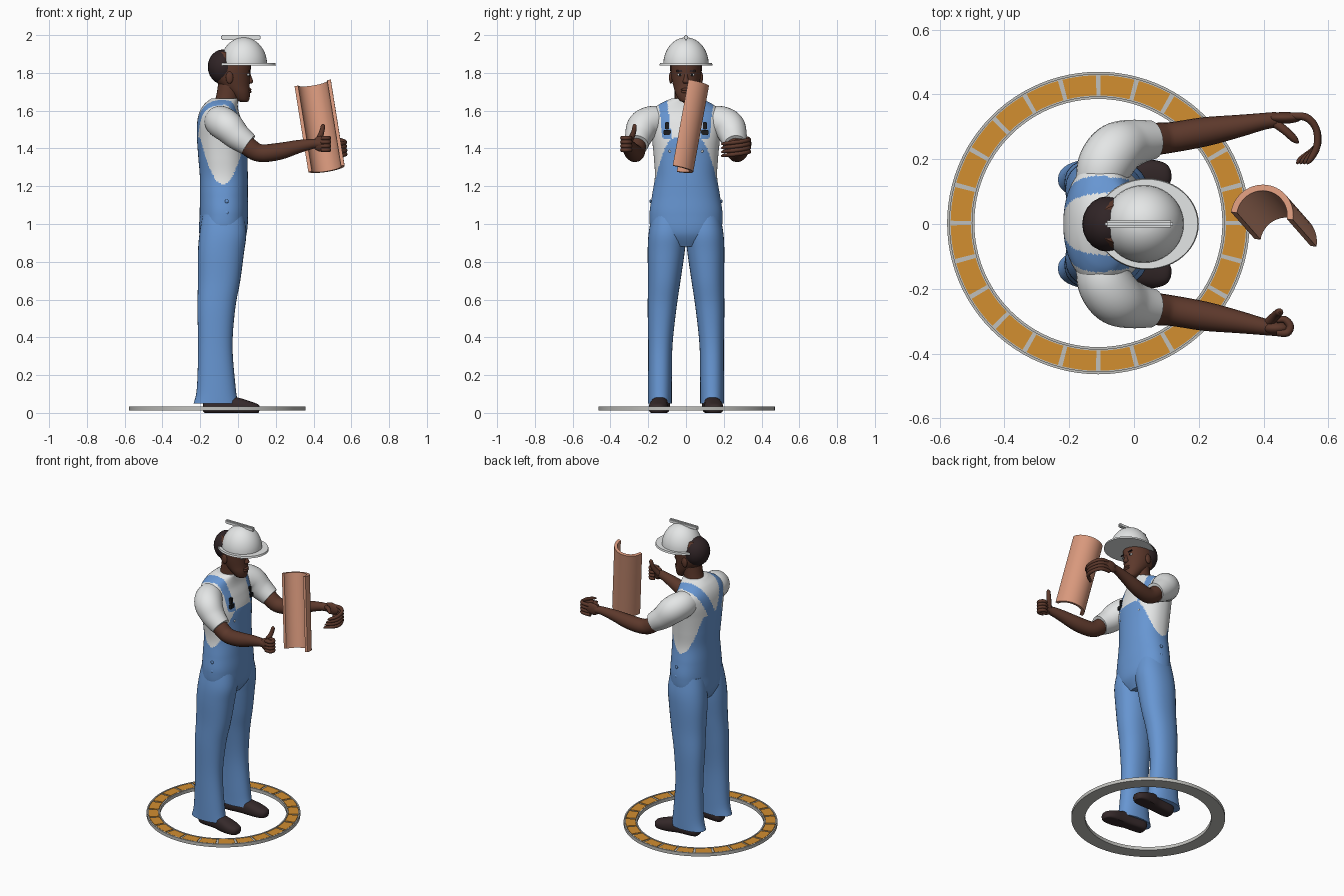
import bpy, bmesh, math
from mathutils import Vector, Matrix

cube = bpy.data.objects.get("Cube")
if cube:
    bpy.data.objects.remove(cube)


def material(name, code):
    srgb = [int(code[i:i + 2], 16) / 255 for i in (0, 2, 4)]
    col = [c / 12.92 if c < 0.04 else ((c + 0.055) / 1.055) ** 2.4 for c in srgb] + [1]
    m = bpy.data.materials.new(name)
    m.use_nodes = True
    m.diffuse_color = col
    m.node_tree.nodes["Principled BSDF"].inputs["Base Color"].default_value = col
    return m


WHITE = material("white", "E4E6E6")
BLUE = material("denim blue", "6796D2")
SKIN = material("brown skin", "5C382B")
HAIR = material("dark hair", "302426")
SHOE = material("dark leather", "35292A")
TILE = material("terracotta", "D8987C")
ORANGE = material("orange brick", "D28E30")
GREY = material("light grey", "C0C0BC")
BLACK = material("black metal", "1C1C1E")


def finish(name, bm, mats, rule=None, angle=40):
    bmesh.ops.recalc_face_normals(bm, faces=bm.faces)
    me = bpy.data.meshes.new(name)
    bm.to_mesh(me)
    bm.free()
    for m in mats:
        me.materials.append(m)
    if rule:
        for p in me.polygons:
            p.material_index = rule(*p.center)
    ob = bpy.data.objects.new(name, me)
    bpy.context.collection.objects.link(ob)
    bpy.ops.object.select_all(action='DESELECT')
    ob.select_set(True)
    bpy.context.view_layer.objects.active = ob
    bpy.ops.object.shade_smooth_by_angle(angle=math.radians(angle))
    return ob


def spline(keys, steps):
    """Smooth interpolation through rows of numbers."""
    k = [Vector(r) for r in keys]
    k = [k[0]] + k + [k[-1]]
    out = []
    for i in range(1, len(k) - 2):
        a, b, c, d = k[i - 1:i + 3]
        for s in range(steps):
            t = s / steps
            out.append(0.5 * (2 * b + (c - a) * t + (2 * a - 5 * b + 4 * c - d) * t * t
                              + (3 * b - a - 3 * c + d) * t ** 3))
    return out + [k[-1]]


def loft(name, keys, mats, flat=True, segs=24, steps=4, power=2, ref=(0, 0, 1), rule=None, floor=None):
    """Skin rows of (x, y, z, radius, radius): level rings, or rings across the path."""
    rows = spline(keys, steps)
    pts = [Vector(r[:3]) for r in rows]
    bm = bmesh.new()
    rings = []
    for i, r in enumerate(rows):
        u, v = Vector((1, 0, 0)), Vector((0, 1, 0))
        if not flat:
            t = (pts[min(i + 1, len(pts) - 1)] - pts[max(i - 1, 0)]).normalized()
            u = t.cross(Vector(ref)).normalized()
            v = u.cross(t)
        ring = []
        for j in range(segs):
            c, s = math.cos(math.tau * j / segs), math.sin(math.tau * j / segs)
            p = (pts[i] + u * r[3] * math.copysign(abs(c) ** (2 / power), c)
                 + v * r[4] * math.copysign(abs(s) ** (2 / power), s))
            if floor is not None:
                p.z = max(p.z, floor)
            ring.append(bm.verts.new(p))
        rings.append(ring)
    for a, b in zip(rings, rings[1:]):
        for j in range(segs):
            bm.faces.new((a[j], a[j - 1], b[j - 1], b[j]))
    bm.faces.new(rings[0])
    bm.faces.new(rings[-1])
    return finish(name, bm, mats, rule)


def tube(name, path, mat, ref=(0, 0, 1), segs=14, steps=4):
    return loft(name, [(*p, p[3]) for p in path], [mat], False, segs, steps, ref=ref)


def ball(name, at, size, mat):
    bm = bmesh.new()
    bmesh.ops.create_uvsphere(bm, u_segments=20, v_segments=12, radius=1,
                              matrix=Matrix.LocRotScale(at, None, size))
    return finish(name, bm, [mat])


def box(name, at, size, mat, bevel=0.003):
    bm = bmesh.new()
    bmesh.ops.create_cube(bm, size=1, matrix=Matrix.LocRotScale(at, None, size))
    bmesh.ops.bevel(bm, geom=bm.edges[:], offset=bevel, segments=2, affect='EDGES')
    return finish(name, bm, [mat])


def arc_solid(name, mat, matrix, inner, outer, low, high, start, end, n):
    """A curved block swept around the z axis of the matrix."""
    bm = bmesh.new()
    rings = []
    for i in range(n + 1):
        a = math.radians(start + (end - start) * i / n)
        rings.append([bm.verts.new(matrix @ Vector((r * math.cos(a), r * math.sin(a), z)))
                      for r, z in ((inner, low), (outer, low), (outer, high), (inner, high))])
    for a, b in zip(rings, rings[1:]):
        for j in range(4):
            bm.faces.new((a[j], a[j - 1], b[j - 1], b[j]))
    if end - start < 360:
        bm.faces.new(rings[0])
        bm.faces.new(rings[-1])
    else:
        bmesh.ops.remove_doubles(bm, verts=bm.verts[:], dist=1e-5)
    return finish(name, bm, [mat])


# Brick ring on the ground
centre = Matrix.Translation((-0.11, 0.003, 0))
arc_solid("ring_base", GREY, centre, 0.385, 0.465, 0.012, 0.029, 0, 360, 96)
arc_solid("ring_outer_rim", GREY, centre, 0.459, 0.467, 0.012, 0.034, 0, 360, 96)
arc_solid("ring_inner_rim", GREY, centre, 0.383, 0.391, 0.012, 0.034, 0, 360, 96)
for i in range(24):
    arc_solid(f"brick_{i + 1}", ORANGE, centre, 0.394, 0.456, 0.027, 0.033, i * 15 + 0.9, i * 15 + 14.1, 5)


# Torso: shirt with the bib, waist and straps of the overalls
def overalls(x, y, z):
    side = abs(y)
    if z < 1.21 + 0.25 * ((x + 0.08) / 0.12) ** 2 and z < 1.46:
        return 1
    if x > -0.08:
        return int(z > 1.45 and abs(side - 0.1 - 0.12 * (z - 1.46)) < 0.023)
    return int(abs(side - 0.03 - 0.48 * (z - 1.45)) < 0.034)


loft("torso", [(-0.085, 0, 0.88, 0.09, 0.11), (-0.08, 0, 0.95, 0.125, 0.18), (-0.075, 0, 1.05, 0.128, 0.193),
               (-0.075, 0, 1.15, 0.127, 0.18), (-0.075, 0, 1.25, 0.127, 0.165), (-0.08, 0, 1.35, 0.13, 0.17),
               (-0.085, 0, 1.45, 0.132, 0.18), (-0.095, 0, 1.53, 0.122, 0.19), (-0.1, 0, 1.59, 0.105, 0.185),
               (-0.09, 0, 1.635, 0.088, 0.14), (-0.07, 0, 1.665, 0.07, 0.075)],
     [WHITE, BLUE], segs=128, steps=12, power=2.2, rule=overalls)

for s, side in ((1, "left"), (-1, "right")):
    # Trouser legs and shoes
    loft(side + "_leg", [(-0.117, s * 0.138, 0.05, 0.118, 0.063), (-0.115, s * 0.138, 0.13, 0.103, 0.063),
                         (-0.12, s * 0.136, 0.35, 0.091, 0.064), (-0.115, s * 0.127, 0.55, 0.1, 0.076),
                         (-0.1, s * 0.115, 0.7, 0.112, 0.086), (-0.09, s * 0.105, 0.85, 0.122, 0.098),
                         (-0.08, s * 0.098, 0.95, 0.124, 0.1), (-0.078, s * 0.09, 1.05, 0.11, 0.09)],
         [BLUE], segs=32, steps=6, power=2.2)
    loft(side + "_shoe", [(-0.185, s * 0.125, 0.035, 0.02, 0.02), (-0.165, s * 0.126, 0.035, 0.042, 0.04),
                          (-0.06, s * 0.135, 0.04, 0.043, 0.048), (0.0, s * 0.143, 0.035, 0.048, 0.045),
                          (0.06, s * 0.148, 0.025, 0.05, 0.036), (0.1, s * 0.151, 0.02, 0.036, 0.027),
                          (0.113, s * 0.152, 0.018, 0.015, 0.014)],
         [SHOE], flat=False, power=2.5, floor=0)

    # Sleeves and arms
    tube(side + "_sleeve", [(-0.105, s * 0.12, 1.545, 0.075), (-0.09, s * 0.18, 1.54, 0.085),
                            (-0.055, s * 0.228, 1.515, 0.085), (-0.005, s * 0.25, 1.465, 0.073),
                            (0.055, s * 0.26, 1.42, 0.06)], WHITE, segs=28, steps=6)
    tube(side + "_arm", [(-0.01, s * 0.255, 1.47, 0.05), (0.06, s * 0.262, 1.405, 0.05),
                         (0.12, s * 0.268, 1.375, 0.047), (0.22, s * 0.285, 1.385, 0.045),
                         (0.32, s * 0.302, 1.41, 0.035), (0.4, s * 0.317, 1.425, 0.026),
                         (0.44, s * 0.322, 1.425, 0.024)], SKIN, segs=20)

    # Strap buckles, bib and hip buttons
    box(side + "_buckle", (0.024, s * 0.1, 1.485), (0.02, 0.04, 0.025), BLACK)
    box(side + "_strap_clip", (0.018, s * 0.1, 1.52), (0.018, 0.02, 0.04), BLACK)
    ball(side + "_bib_button", (0.034, s * 0.085, 1.385), (0.005, 0.007, 0.007), WHITE)
    for z in (1.06, 1.12):
        ball(side + "_hip_button", (-0.06, s * 0.188, z), (0.01, 0.006, 0.01), BLUE)

    # Eyes, brows and ears
    ball(side + "_eye", (0.052, s * 0.032, 1.79), (0.01, 0.013, 0.007), WHITE)
    ball(side + "_pupil", (0.059, s * 0.032, 1.79), (0.005, 0.006, 0.006), BLACK)
    box(side + "_brow", (0.06, s * 0.034, 1.81), (0.012, 0.036, 0.008), HAIR)
    ball(side + "_ear", (-0.045, s * 0.08, 1.775), (0.02, 0.01, 0.032), SKIN)

# Left hand, held open with curved fingers
ball("left_palm", (0.465, 0.328, 1.425), (0.055, 0.018, 0.038), SKIN)
for i in range(4):
    z = 1.445 - 0.021 * i
    tube(f"left_finger_{i + 1}", [(0.475, 0.332, z, 0.011), (0.53, 0.33, z, 0.012), (0.562, 0.295, z - 0.008, 0.011),
                                  (0.565, 0.24, z - 0.015, 0.011), (0.545 - 0.01 * i, 0.2, z - 0.02, 0.009),
                                  (0.533 - 0.01 * i, 0.186, z - 0.022, 0.003)], SKIN, segs=10)
tube("left_thumb", [(0.43, 0.315, 1.43, 0.014), (0.465, 0.29, 1.44, 0.013), (0.495, 0.262, 1.435, 0.011),
                    (0.508, 0.25, 1.43, 0.003)], SKIN, segs=10)

# Right hand, a fist with the thumb up
ball("right_palm", (0.44, -0.322, 1.425), (0.045, 0.022, 0.042), SKIN)
for i in range(4):
    z = 1.455 - 0.021 * i
    tube(f"right_finger_{i + 1}", [(0.44, -0.335, z, 0.011), (0.472, -0.336, z, 0.012), (0.482, -0.315, z, 0.012),
                                   (0.465, -0.295, z, 0.011), (0.44, -0.298, z, 0.008)], SKIN, segs=10)
tube("right_thumb", [(0.415, -0.305, 1.43, 0.016), (0.435, -0.285, 1.465, 0.015), (0.445, -0.275, 1.495, 0.013),
                     (0.45, -0.272, 1.52, 0.011), (0.45, -0.272, 1.53, 0.003)], SKIN, ref=(0, 1, 0), segs=10)

# Neck, head and hair
tube("neck", [(-0.075, 0, 1.6, 0.065), (-0.058, 0, 1.66, 0.06), (-0.045, 0, 1.74, 0.06)], SKIN, ref=(1, 0, 0), segs=24)
loft("head", [(0.035, 0, 1.645, 0.012, 0.014), (0.024, 0, 1.655, 0.034, 0.036), (0.008, 0, 1.69, 0.056, 0.055),
              (-0.016, 0, 1.73, 0.078, 0.067), (-0.036, 0, 1.78, 0.1, 0.078), (-0.036, 0, 1.83, 0.104, 0.081),
              (-0.036, 0, 1.88, 0.1, 0.076), (-0.036, 0, 1.91, 0.08, 0.06)], [SKIN], segs=32, steps=5)
ball("hair", (-0.08, 0, 1.832), (0.08, 0.086, 0.092), HAIR)
loft("nose", [(0.06, 0, 1.744, 0.012, 0.012), (0.064, 0, 1.754, 0.017, 0.018), (0.06, 0, 1.775, 0.013, 0.011),
              (0.055, 0, 1.805, 0.008, 0.008)], [SKIN], segs=14)
for z in (1.7, 1.712):
    ball("lip", (0.06, 0, z), (0.011, 0.026, 0.008), SKIN)

# Hard hat
dome = []
for i in range(9):
    a = math.radians(i * 11)
    dome.append((0.03, 0, 1.845 + 0.143 * math.sin(a), 0.124 * math.cos(a), 0.12 * math.cos(a)))
loft("hat_dome", dome, [WHITE], segs=40, steps=2)
loft("hat_brim", [(0.04, 0, 1.84, 0.16, 0.141), (0.04, 0, 1.852, 0.157, 0.138)], [WHITE], segs=48, steps=1)
box("hat_ridge", (0.015, 0, 1.987), (0.21, 0.022, 0.026), WHITE, 0.006)

# Curved roof tile
top, base = Vector((0.395, 0.025, 1.747)), Vector((0.468, -0.058, 1.293))
turn = Vector((0, 0, 1)).rotation_difference(top - base).to_matrix().to_4x4()
arc_solid("roof_tile", TILE, Matrix.Translation(base) @ turn, 0.079, 0.098, 0, (top - base).length, -8, 172, 28)
